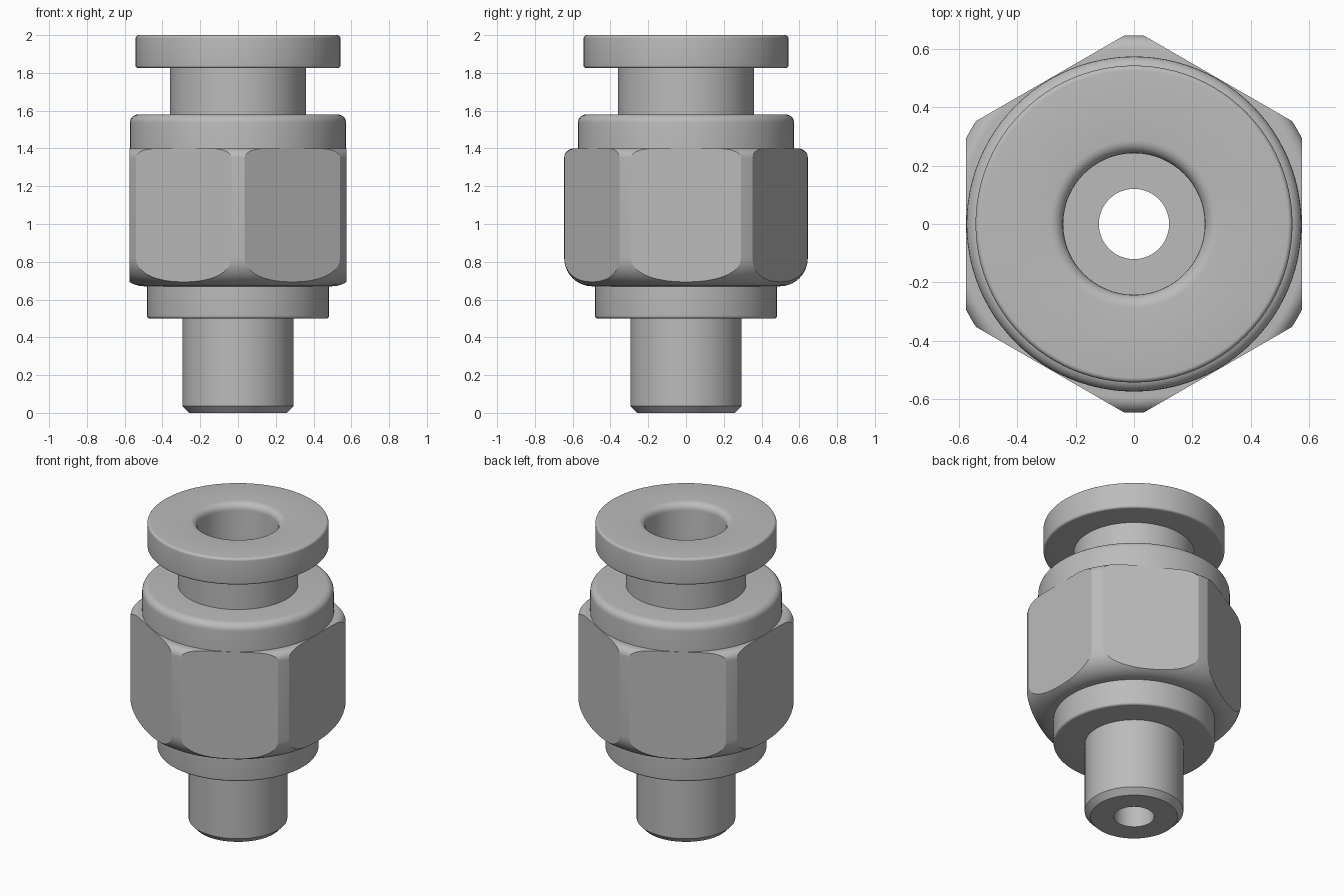
import bpy, bmesh, math
from mathutils import Vector

if "Cube" in bpy.data.objects:
    bpy.data.objects.remove(bpy.data.objects["Cube"])

SEG = 96
metal = bpy.data.materials.new("grey metal")
metal.diffuse_color = (0.5, 0.5, 0.5, 1)
metal.use_nodes = True
metal.node_tree.nodes["Principled BSDF"].inputs["Base Color"].default_value = metal.diffuse_color


def rounded(points, steps=6):
    """Closed (radius, z) outline; a third value rounds that corner."""
    out = []
    n = len(points)
    for i, p in enumerate(points):
        c = Vector(p[:2])
        if len(p) < 3:
            out.append(c)
            continue
        a = (Vector(points[i - 1][:2]) - c).normalized()
        b = (Vector(points[(i + 1) % n][:2]) - c).normalized()
        half = a.angle(b) / 2
        centre = c + (a + b).normalized() * (p[2] / math.sin(half))
        d = p[2] / math.tan(half)
        s, e = c + a * d - centre, c + b * d - centre
        sweep = s.angle(e)
        for k in range(steps + 1):
            t = k / steps
            out.append(centre + (s * math.sin((1 - t) * sweep)
                                 + e * math.sin(t * sweep)) / math.sin(sweep))
    return out


def lathe(name, points, steps=6):
    prof = rounded(points, steps)
    bm = bmesh.new()
    rings = []
    for k in range(SEG):
        a = 2 * math.pi * k / SEG
        rings.append([bm.verts.new((p.x * math.cos(a), p.x * math.sin(a), p.y))
                      for p in prof])
    n = len(prof)
    for k in range(SEG):
        r, q = rings[k], rings[(k + 1) % SEG]
        for i in range(n):
            j = (i + 1) % n
            bm.faces.new((r[i], q[i], q[j], r[j]))
    bmesh.ops.recalc_face_normals(bm, faces=bm.faces)
    mesh = bpy.data.meshes.new(name)
    bm.to_mesh(mesh)
    bm.free()
    mesh.materials.append(metal)
    ob = bpy.data.objects.new(name, mesh)
    bpy.context.collection.objects.link(ob)
    return ob


def activate(ob):
    bpy.ops.object.select_all(action='DESELECT')
    ob.select_set(True)
    bpy.context.view_layer.objects.active = ob


def smooth(ob, angle=20):
    activate(ob)
    bpy.ops.object.shade_smooth_by_angle(angle=math.radians(angle))


# stem with chamfered tip, narrow bore and shoulder
stem = lathe("stem_and_shoulder", [
    (0.12, 0), (0.26, 0), (0.295, 0.037), (0.295, 0.5), (0.482, 0.5, 0.014),
    (0.482, 0.68), (0.40, 0.68), (0.40, 0.9), (0.12, 0.9)])

# hexagonal body: turned blank cut by a hexagonal prism, corners on the y axis
body = lathe("hex_body", [
    (0.30, 0.67), (0.645, 0.67, 0.15), (0.645, 1.4, 0.05), (0.30, 1.4)], 10)
bpy.ops.mesh.primitive_cylinder_add(vertices=6, radius=0.575 / math.cos(math.pi / 6),
                                    depth=2, location=(0, 0, 1))
prism = bpy.context.object
prism.name = "hex_cutter"
prism.hide_render = True
prism.data.materials.append(metal)
# make sure two corners sit on the y axis
if max(v.co.y for v in prism.data.vertices) < 0.65:
    prism.rotation_euler.z = math.pi / 6
bpy.context.view_layer.update()
activate(body)
mod = body.modifiers.new("hex", 'BOOLEAN')
mod.operation = 'INTERSECT'
mod.solver = 'EXACT'
mod.object = prism
bpy.ops.object.modifier_apply(modifier=mod.name)
bpy.data.objects.remove(prism)

# round cap above the hexagon
cap = lathe("round_cap", [
    (0.30, 1.37), (0.573, 1.37), (0.573, 1.58, 0.045), (0.30, 1.58)])

# release collar with neck and wide bore
collar = lathe("release_collar", [
    (0.242, 0.88), (0.36, 0.88), (0.36, 1.825), (0.542, 1.825, 0.014),
    (0.542, 2.0, 0.016), (0.242, 2.0, 0.045)])

for part in (stem, body, cap, collar):
    smooth(part)
